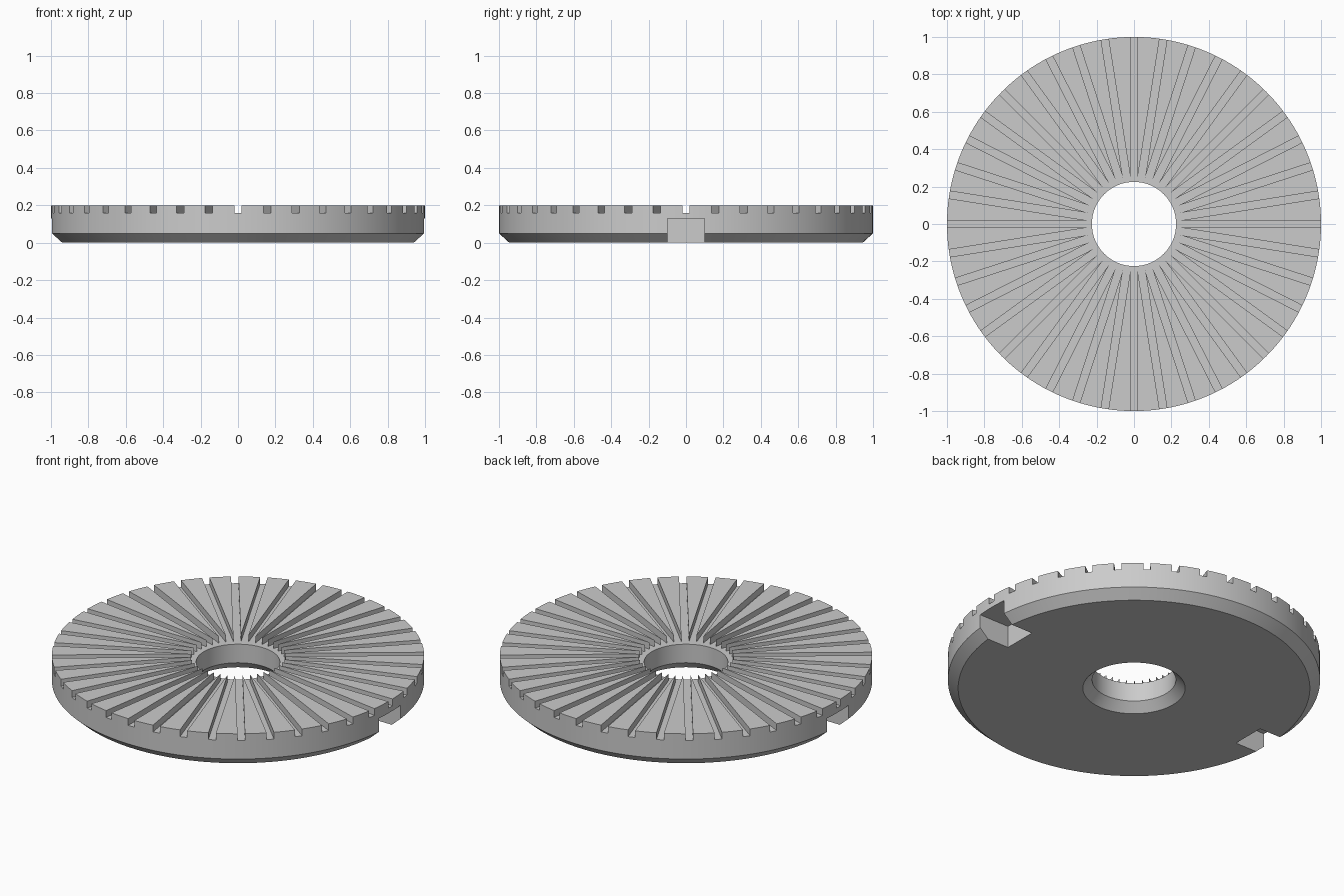
import bpy, bmesh, math

if "Cube" in bpy.data.objects:
    bpy.data.objects.remove(bpy.data.objects["Cube"])

SEG = 160        # sides of the round disc
SLOTS = 40       # radial slots in the top face
HALF_SLOT = 0.02

grey = bpy.data.materials.new("plain_grey")
grey.diffuse_color = (0.6, 0.6, 0.6, 1)
grey.use_nodes = True
grey.node_tree.nodes["Principled BSDF"].inputs["Base Color"].default_value = grey.diffuse_color


def finish(name, bm):
    bmesh.ops.recalc_face_normals(bm, faces=bm.faces[:])
    mesh = bpy.data.meshes.new(name)
    bm.to_mesh(mesh)
    bm.free()
    mesh.materials.append(grey)
    obj = bpy.data.objects.new(name, mesh)
    bpy.context.collection.objects.link(obj)
    return obj


def ring(name, profile):
    """Revolve a closed (radius, height) profile around z."""
    bm = bmesh.new()
    loops = []
    for i in range(SEG):
        a = 2 * math.pi * i / SEG
        loops.append([bm.verts.new((r * math.cos(a), r * math.sin(a), z)) for r, z in profile])
    n = len(profile)
    for i in range(SEG):
        p, q = loops[i], loops[(i + 1) % SEG]
        for j in range(n):
            k = (j + 1) % n
            bm.faces.new((p[j], q[j], q[k], p[k]))
    return finish(name, bm)


def prism(name, outline, z0, z1):
    """Extrude a flat outline between two heights."""
    bm = bmesh.new()
    low = [bm.verts.new((x, y, z0)) for x, y in outline]
    face = bm.faces.new(low)
    top = bmesh.ops.extrude_face_region(bm, geom=[face])["geom"]
    bmesh.ops.translate(bm, vec=(0, 0, z1 - z0),
                        verts=[v for v in top if isinstance(v, bmesh.types.BMVert)])
    return finish(name, bm)


def cut(target, cutter):
    mod = target.modifiers.new("cut", 'BOOLEAN')
    mod.operation = 'DIFFERENCE'
    mod.solver = 'EXACT'
    mod.object = cutter
    bpy.context.view_layer.objects.active = target
    bpy.ops.object.modifier_apply(modifier=mod.name)
    bpy.data.objects.remove(cutter)


# disc with a bore, chamfered at the bottom edges
disc = ring("slotted_disc", [(0.275, 0), (0.945, 0), (1, 0.05), (1, 0.2),
                             (0.225, 0.2), (0.225, 0.05)])

# star-shaped cutter: parallel-sided slots that merge near the bore
star = []
half = math.pi / SLOTS
inner = HALF_SLOT / math.sin(half)
for i in range(SLOTS):
    a = 2 * half * i
    c, s = math.cos(a), math.sin(a)
    for side in (-HALF_SLOT, HALF_SLOT):
        star.append((1.1 * c - side * s, 1.1 * s + side * c))
    star.append((inner * math.cos(a + half), inner * math.sin(a + half)))
cut(disc, prism("slot_cutter", star, 0.16, 0.3))

# two driving notches in the underside
for s in (-1, 1):
    box = [(s * 0.8, -0.1), (s * 1.1, -0.1), (s * 1.1, 0.1), (s * 0.8, 0.1)]
    cut(disc, prism("notch_cutter", box, -0.1, 0.13))

# smooth round walls, sharp machined edges
bpy.ops.object.select_all(action='DESELECT')
disc.select_set(True)
bpy.context.view_layer.objects.active = disc
bpy.ops.object.shade_smooth_by_angle(angle=math.radians(25))
